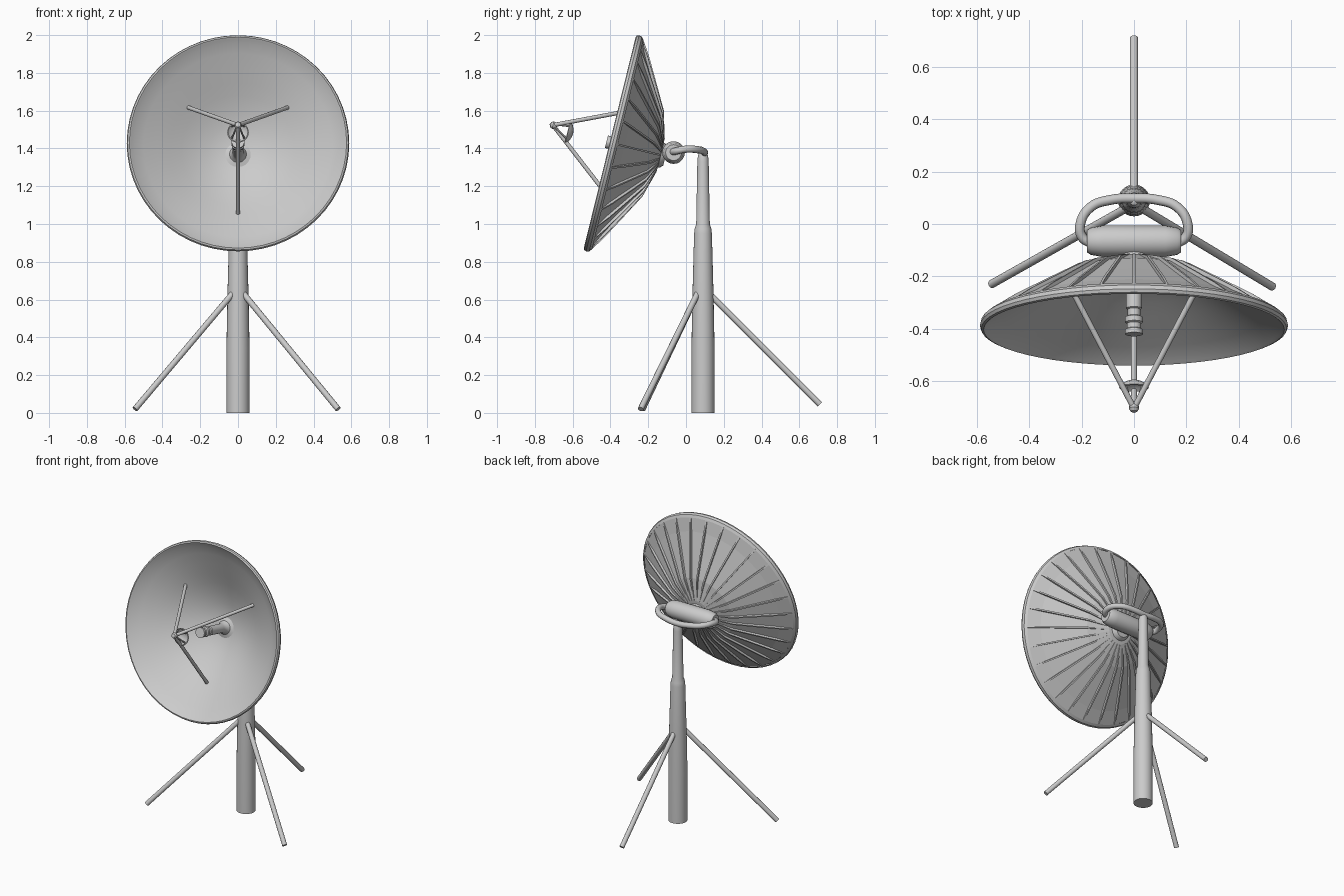
import bpy, bmesh
from math import sin, cos, pi, radians, atan2
from mathutils import Vector, Matrix

if "Cube" in bpy.data.objects:
    bpy.data.objects.remove(bpy.data.objects["Cube"])


def finish(name, bm, mat=Matrix.Identity(4), smooth=True):
    bmesh.ops.remove_doubles(bm, verts=bm.verts, dist=1e-5)
    bm.transform(mat)
    me = bpy.data.meshes.new(name)
    bm.to_mesh(me)
    bm.free()
    ob = bpy.data.objects.new(name, me)
    bpy.context.collection.objects.link(ob)
    if smooth:
        bpy.ops.object.select_all(action='DESELECT')
        ob.select_set(True)
        bpy.context.view_layer.objects.active = ob
        bpy.ops.object.shade_smooth_by_angle(angle=radians(35))
    return ob


def lathe(name, profile, seg, mat, smooth=True):
    # Turn a (radius, height) profile around local z
    bm = bmesh.new()
    vs = [bm.verts.new((r, 0, z)) for r, z in profile]
    es = [bm.edges.new(p) for p in zip(vs, vs[1:])]
    bmesh.ops.spin(bm, geom=vs + es, axis=(0, 0, 1), cent=(0, 0, 0),
                   angle=2 * pi, steps=seg, use_duplicate=False)
    bmesh.ops.remove_doubles(bm, verts=bm.verts, dist=1e-5)
    bmesh.ops.recalc_face_normals(bm, faces=bm.faces)
    return finish(name, bm, mat, smooth)


def rod(name, a, b, r, mat=Matrix.Identity(4), seg=12):
    a, b = mat @ Vector(a), mat @ Vector(b)
    d = b - a
    m = Matrix.Translation(a) @ d.to_track_quat('Z', 'Y').to_matrix().to_4x4()
    return lathe(name, [(0, 0), (r, 0), (r, d.length), (0, d.length)], seg, m)


def tube(name, pts, r):
    cu = bpy.data.curves.new(name, 'CURVE')
    cu.dimensions = '3D'
    cu.bevel_depth, cu.bevel_resolution, cu.resolution_u = r, 3, 6
    cu.use_fill_caps = True
    sp = cu.splines.new('BEZIER')
    sp.bezier_points.add(len(pts) - 1)
    for p, co in zip(sp.bezier_points, pts):
        p.co = co
        p.handle_left_type = p.handle_right_type = 'AUTO'
    ob = bpy.data.objects.new(name, cu)
    bpy.context.collection.objects.link(ob)
    return ob


# Tapered mast
mast = Matrix.Translation((0, 0.09, 0))
lathe("mast", [(0, 0), (.061, 0), (.061, .35), (.056, .62), (.047, .95), (.044, .975),
               (.036, 1.0), (.03, 1.33), (.027, 1.36), (.018, 1.385), (0, 1.395)], 24, mast)

# Three ground legs
rod("leg_left", (-.03, .06, .63), (-.545, -.23, .02), .016)
rod("leg_right", (.03, .06, .63), (.53, -.24, .02), .016)
rod("leg_back", (0, .12, .635), (0, .71, .045), .016)

# Yoke tube and the horizontal pivot drum
half = [(.16, -.075, 1.38), (.198, -.05, 1.387), (.205, 0, 1.396),
        (.165, .065, 1.393), (.09, .092, 1.385)]
tube("yoke", [(-x, y, z) for x, y, z in half] + [(0, .098, 1.378)] + half[::-1], .019)
lathe("pivot_drum", [(0, -.18), (.042, -.18), (.052, -.165), (.06, -.12), (.06, .12),
                     (.052, .165), (.042, .18), (0, .18)], 20,
      Matrix.Translation((0, -.066, 1.378)) @ Matrix.Rotation(pi / 2, 4, 'Y'))

# Dish frame: local z looks out of the dish, local y runs up its face
dish = Matrix.Translation((0, -.40, 1.43)) @ Matrix.Rotation(radians(90 - 13.8), 4, 'X')

# Smooth inner bowl with rolled rim
lathe("dish_bowl", [(0, -.27), (.09, -.261), (.16, -.24), (.23, -.21), (.30, -.172), (.36, -.135),
                    (.43, -.093), (.50, -.05), (.55, -.018), (.565, -.004), (.575, .004),
                    (.584, 0), (.589, -.012), (.585, -.028), (.57, -.04)], 56, dish)

# Faceted back panels
N = 28
back = [(0, -.283), (.09, -.272), (.23, -.222), (.36, -.148), (.49, -.075), (.572, -.036)]
lathe("dish_back_panels", back, N, dish, smooth=False)

# Tapered ribs along the panel seams
bm = bmesh.new()
heights = [.002, .012, .014, .014, .002]
for i in range(N):
    rot = Matrix.Rotation(2 * pi * i / N, 3, 'Z')
    rows = []
    for (r, z), h in zip(back[1:], heights):
        w = .005
        pts = [(r, -w, z + .004), (r + h * .45, -w, z - h * .9),
               (r + h * .45, w, z - h * .9), (r, w, z + .004)]
        rows.append([bm.verts.new(rot @ Vector(p)) for p in pts])
    for a, b in zip(rows, rows[1:]):
        for k in range(3):
            bm.faces.new((a[k], a[k + 1], b[k + 1], b[k]))
    bm.faces.new(rows[0])
    bm.faces.new(rows[-1])
bmesh.ops.recalc_face_normals(bm, faces=bm.faces)
finish("dish_ribs", bm, dish, smooth=False)

# Hub behind the dish
lathe("dish_hub", [(0, -.30), (.05, -.30), (.065, -.285), (.07, -.27)], 20, dish)

# Feed horn on the dish axis
lathe("feed_horn", [(.075, -.266), (.045, -.255), (.033, -.235), (.03, -.21), (.03, -.08),
                    (.024, -.076), (.024, -.05), (.034, -.045), (.034, -.025), (.027, -.02),
                    (.027, 0), (.034, .004), (.034, .022), (0, .022)], 20, dish)

# Three struts meeting at the apex
apex = (0, .018, .318)
for name, end in (("strut_left", (-.265, .23, -.15)), ("strut_right", (.265, .23, -.15)),
                  ("strut_bottom", (0, -.35, -.145))):
    rod(name, end, apex, .011, dish)
lathe("strut_cap", [(0, -.022), (.016, -.018), (.02, 0), (.014, .012), (0, .018)], 12,
      dish @ Matrix.Translation(apex))

# Small reflector hung from the apex
lathe("sub_reflector", [(0, .203), (.025, .207), (.045, .217), (.057, .232),
                        (.052, .235), (.04, .222), (.02, .213), (0, .21)], 24, dish)
for i in range(4):
    a = pi / 4 + i * pi / 2
    rod(f"reflector_stay_{i}", (.048 * cos(a), .048 * sin(a), .228),
        (.008 * cos(a), .018 + .008 * sin(a), .31), .005, dish, 8)
